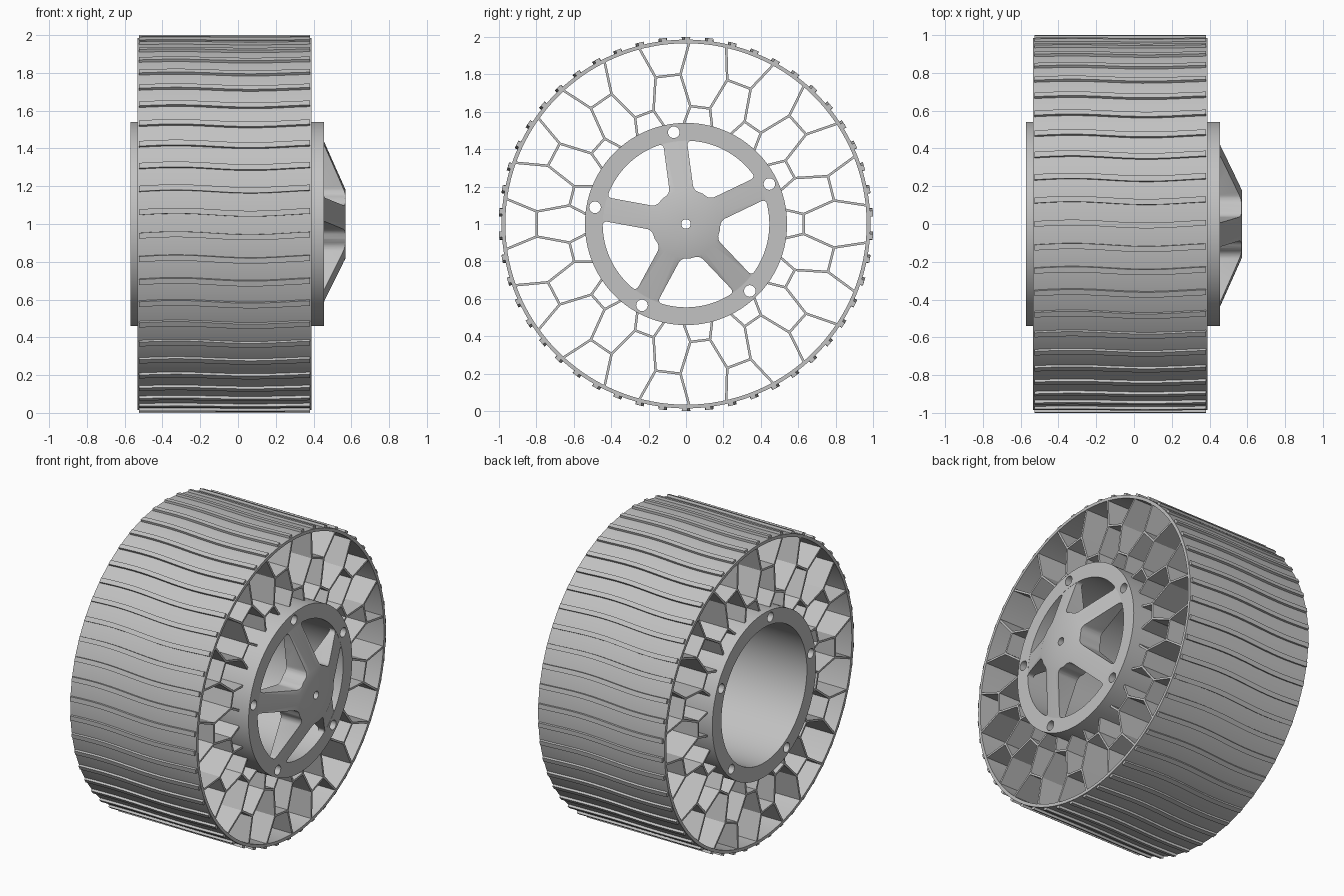
import bpy, bmesh, math
from math import cos, sin, radians, pi, asin

if "Cube" in bpy.data.objects:
    bpy.data.objects.remove(bpy.data.objects["Cube"])

grey = bpy.data.materials.new("plain_grey")
grey.use_nodes = True
grey.diffuse_color = (0.54, 0.54, 0.54, 1)
grey.node_tree.nodes["Principled BSDF"].inputs["Base Color"].default_value = (0.54, 0.54, 0.54, 1)

BACK, FRONT = -0.533, 0.388     # tyre width along the axle
RIM, HUB = 0.972, 0.535         # radii joined by the web
SPOKE_START = 97.6              # angle of the first spoke


def polar(x, r, a):
    """Point at radius r and angle a (radians) around the axle."""
    return (x, r * cos(a), 1 + r * sin(a))


def finish(name, bm):
    bmesh.ops.recalc_face_normals(bm, faces=bm.faces)
    mesh = bpy.data.meshes.new(name)
    bm.to_mesh(mesh)
    bm.free()
    mesh.materials.append(grey)
    ob = bpy.data.objects.new(name, mesh)
    bpy.context.collection.objects.link(ob)
    return ob


def smooth(ob):
    bpy.ops.object.select_all(action='DESELECT')
    ob.select_set(True)
    bpy.context.view_layer.objects.active = ob
    bpy.ops.object.shade_smooth_by_angle(angle=radians(30))


def skin(bm, rings, closed):
    """Join rings of vertices with quads, capping the ends when open."""
    n = len(rings[0])
    pairs = list(zip(rings, rings[1:] + rings[:1]))
    for a, b in pairs if closed else pairs[:-1]:
        for i in range(n):
            j = (i + 1) % n
            bm.faces.new((a[i], a[j], b[j], b[i]))
    if not closed:
        bm.faces.new(rings[0])
        bm.faces.new(rings[-1])


def lathe(name, profile, steps=128):
    bm = bmesh.new()
    rings = [[bm.verts.new(polar(x, r, 2 * pi * s / steps)) for x, r in profile]
             for s in range(steps)]
    skin(bm, rings, True)
    return finish(name, bm)


def cut(ob, cutter):
    """Subtract the cutter, bake the result and remove the cutter."""
    mod = ob.modifiers.new("cut", 'BOOLEAN')
    mod.operation, mod.solver, mod.object = 'DIFFERENCE', 'EXACT', cutter
    cutter.hide_render = True
    bpy.context.view_layer.update()
    graph = bpy.context.evaluated_depsgraph_get()
    baked = bpy.data.meshes.new_from_object(ob.evaluated_get(graph))
    ob.modifiers.clear()
    ob.data = baked
    bpy.data.objects.remove(cutter)


# Tyre band
band = lathe("tyre_band", [(BACK, RIM - 0.007), (FRONT, RIM - 0.007),
                           (FRONT, 0.985), (BACK, 0.985)], 150)
smooth(band)

# Wavy tread ribs
bm = bmesh.new()
TREADS, STATIONS = 50, 16
for k in range(TREADS):
    rings = []
    for s in range(STATIONS + 1):
        t = s / STATIONS
        x = BACK + 0.008 + t * (FRONT - BACK - 0.016)
        mid = pi / 2 + 2 * pi * k / TREADS - 0.008 * sin(2 * pi * t * 1.15)
        rings.append([bm.verts.new(polar(x, r, mid + d)) for r, d in
                      ((0.978, -0.015), (1.0, -0.015), (1.0, 0.015), (0.978, 0.015))])
    skin(bm, rings, False)
smooth(finish("tread_ribs", bm))

# Honeycomb web of thin walls
bm = bmesh.new()


def wall(p, q, half=0.0065):
    (r1, a1), (r2, a2) = p, q
    _, y1, z1 = polar(0, r1, radians(a1))
    _, y2, z2 = polar(0, r2, radians(a2))
    length = math.hypot(y2 - y1, z2 - z1)
    uy, uz = (y2 - y1) / length * half, (z2 - z1) / length * half
    corners = ((y1 - uy * 0.5 - uz, z1 - uz * 0.5 + uy), (y1 - uy * 0.5 + uz, z1 - uz * 0.5 - uy),
               (y2 + uy * 0.5 + uz, z2 + uz * 0.5 - uy), (y2 + uy * 0.5 - uz, z2 + uz * 0.5 + uy))
    skin(bm, [[bm.verts.new((x, y, z)) for y, z in corners]
              for x in (BACK + 0.003, FRONT - 0.003)], False)


CELLS = 13
pitch = 360 / CELLS
for k in range(CELLS):
    c = 180 + k * pitch
    wall((0.8, c - 4.8), (0.8, c + 4.8))
    for side in (-1, 1):
        outer = (0.8, c + side * 4.8)
        inner = (0.63, c + side * (pitch / 2 - 4.8))
        wall(outer, (RIM, c + side * 8))
        wall(outer, inner)
        wall(inner, (HUB, c + side * 5.6))
    m = c + pitch / 2
    wall((0.63, m - 4.8), (0.63, m + 4.8))
finish("honeycomb_web", bm)

# Hub barrel with bolt holes
barrel = lathe("hub_barrel", [(-0.57, 0.445), (0.455, 0.445), (0.455, 0.54), (-0.57, 0.54)])
bm = bmesh.new()
for k in range(5):
    a = radians(SPOKE_START + 72 * k)
    _, cy, cz = polar(0, 0.494, a)
    skin(bm, [[bm.verts.new((x, cy + 0.031 * cos(t * pi / 12), cz + 0.031 * sin(t * pi / 12)))
               for t in range(24)] for x in (-0.7, 0.6)], False)
cut(barrel, finish("bolt_cutter", bm))
smooth(barrel)

# Raised five-spoke cover
cover = lathe("spoke_cover", [(0.415, 0.025), (0.57, 0.025), (0.57, 0.18),
                              (0.454, 0.44), (0.454, 0.452), (0.415, 0.452)], 120)
bm = bmesh.new()
HALF, R_IN, R_OUT = 0.064, 0.185, 0.446
for k in range(5):
    mid = radians(SPOKE_START + 36 + 72 * k)
    verts, corners = [], []
    for r, n, way in ((R_IN, 2, 1), (R_OUT, 14, -1)):
        span = pi / 5 - asin(HALF / r)
        arc = [bm.verts.new(polar(0.3, r, mid + way * span * (2 * i / n - 1)))
               for i in range(n + 1)]
        verts += arc
        corners += [arc[0], arc[-1]]
    bm.faces.new(verts)
    bmesh.ops.bevel(bm, geom=corners, offset=0.025, segments=4, profile=0.5,
                    affect='VERTICES')
made = bmesh.ops.extrude_face_region(bm, geom=bm.faces[:])
bmesh.ops.translate(bm, vec=(0.4, 0, 0),
                    verts=[g for g in made["geom"] if isinstance(g, bmesh.types.BMVert)])
cut(cover, finish("window_cutter", bm))
smooth(cover)
